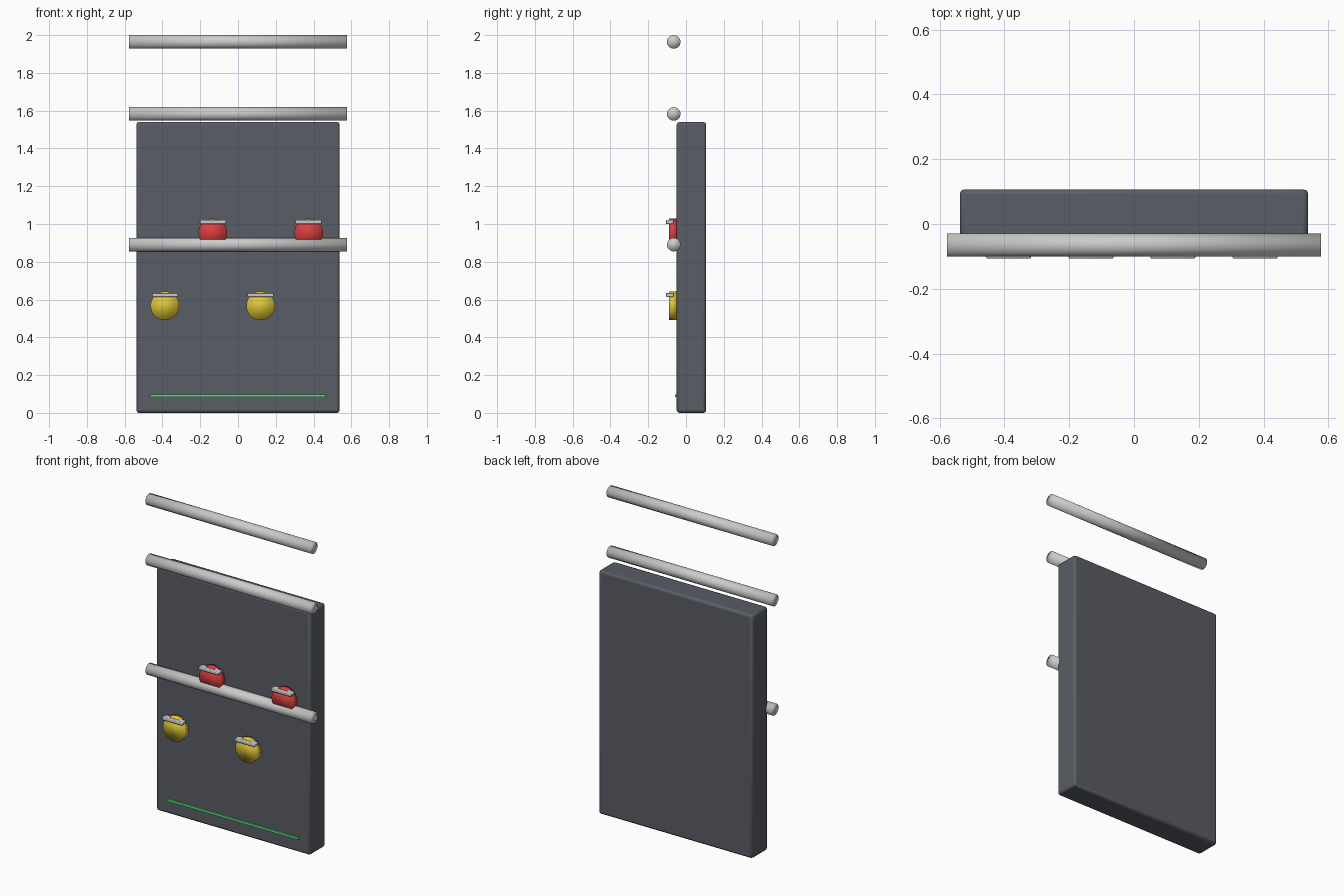
import bpy
from math import pi

if "Cube" in bpy.data.objects:
    bpy.data.objects.remove(bpy.data.objects["Cube"])


def material(name, rgb):
    m = bpy.data.materials.new(name)
    m.diffuse_color = (*rgb, 1)
    m.use_nodes = True
    m.node_tree.nodes["Principled BSDF"].inputs["Base Color"].default_value = m.diffuse_color
    return m


DARK = material("dark_grey", (0.10, 0.11, 0.13))
RED = material("red", (0.70, 0.05, 0.05))
YELLOW = material("yellow", (0.75, 0.58, 0.04))
GREEN = material("green", (0.10, 0.75, 0.20))


def finish(name, mat):
    ob = bpy.context.object
    ob.name = name
    if mat:
        ob.data.materials.append(mat)
    return ob


def box(name, centre, size, bevel=0, mat=None):
    bpy.ops.mesh.primitive_cube_add(size=1, location=centre)
    ob = finish(name, mat)
    ob.scale = size
    bpy.ops.object.transform_apply(location=False, rotation=False, scale=True)
    if bevel:
        mod = ob.modifiers.new("bevel", "BEVEL")
        mod.width = bevel
        mod.segments = 2
        bpy.ops.object.shade_smooth_by_angle()


def cylinder(name, centre, radius, depth, rotation, mat=None):
    bpy.ops.mesh.primitive_cylinder_add(vertices=32, radius=radius, depth=depth,
                                        location=centre, rotation=rotation)
    finish(name, mat)
    bpy.ops.object.shade_smooth()


# Backing panel, standing on the ground
box("panel", (0, 0.029, 0.77), (1.076, 0.156, 1.54), 0.014, DARK)

# Horizontal rails in front of and above the panel
for i, z in enumerate((0.891, 1.583, 1.964)):
    cylinder(f"rail_{i}", (0, -0.065, z), 0.036, 1.154, (0, pi / 2, 0))

# Round holds, each with a small grip bar near the top
for i, (x, z, mat) in enumerate(((-0.387, 0.567, YELLOW), (-0.133, 0.953, RED),
                                 (0.12, 0.567, YELLOW), (0.374, 0.953, RED))):
    cylinder(f"hold_{i}", (x, -0.069, z), 0.076, 0.041, (pi / 2, 0, 0), mat)
    box(f"grip_bar_{i}", (x, -0.0865, z + 0.058), (0.139, 0.041, 0.022), 0.005)

# Thin light strip along the bottom
box("light_strip", (0, -0.053, 0.09), (0.924, 0.01, 0.014), 0, GREEN)
